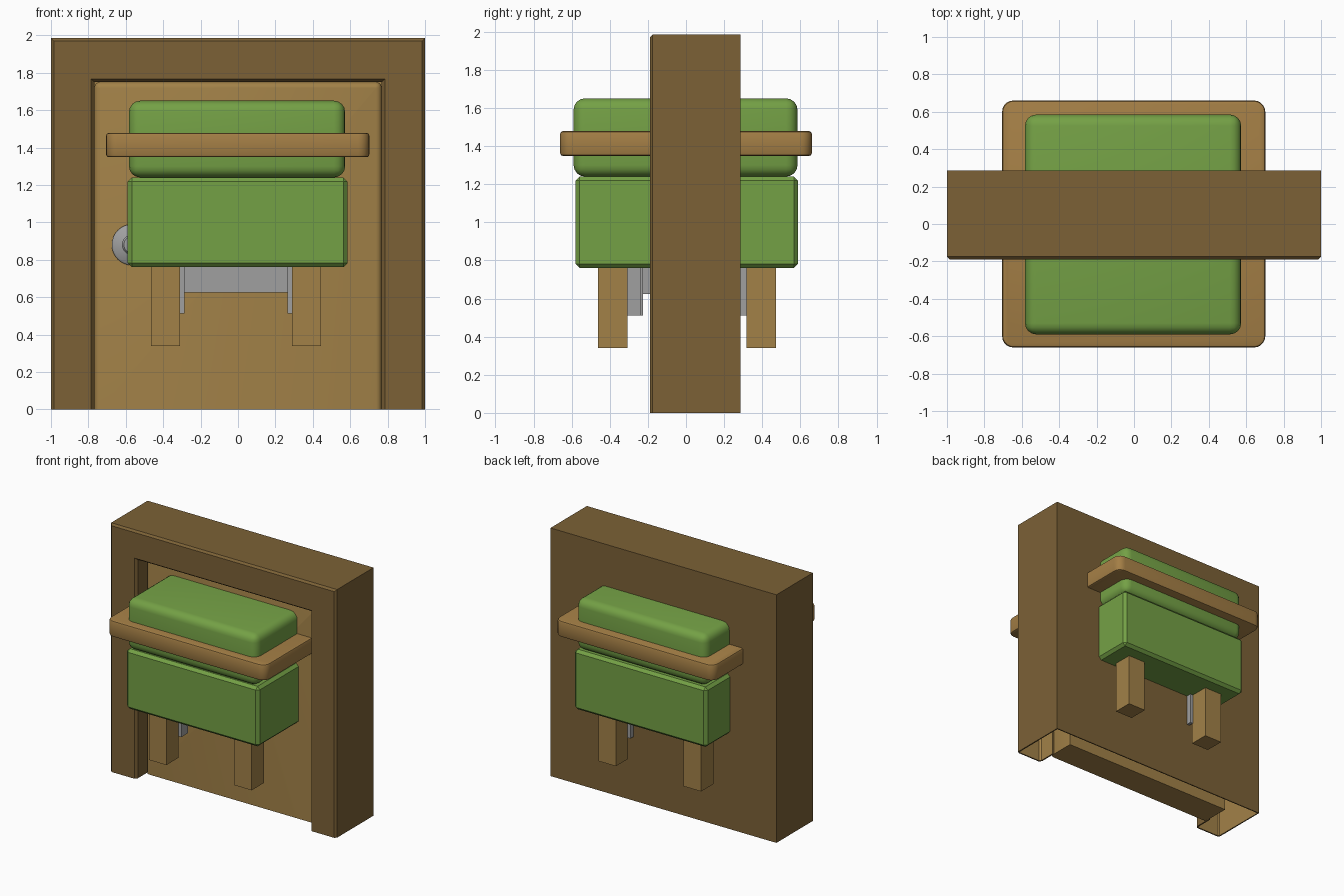
import bpy, bmesh, math
from mathutils import Matrix, Vector

default = bpy.data.objects.get("Cube")
if default:
    bpy.data.objects.remove(default, do_unlink=True)


def material(name, r, g, b):
    m = bpy.data.materials.new(name)
    m.use_nodes = True
    m.diffuse_color = (r, g, b, 1)
    m.node_tree.nodes["Principled BSDF"].inputs["Base Color"].default_value = (r, g, b, 1)
    return m


DARK_WOOD = material("dark wood", 0.20, 0.12, 0.037)
LIGHT_WOOD = material("light wood", 0.36, 0.22, 0.064)
WARM_WOOD = material("warm wood", 0.37, 0.21, 0.06)
GREEN = material("green upholstery", 0.175, 0.355, 0.06)
GREY = material("grey metal", 0.35, 0.35, 0.35)


def finish(name, bm, *mats, smooth=False):
    bmesh.ops.recalc_face_normals(bm, faces=bm.faces)
    mesh = bpy.data.meshes.new(name)
    bm.to_mesh(mesh)
    bm.free()
    ob = bpy.data.objects.new(name, mesh)
    bpy.context.collection.objects.link(ob)
    for m in mats:
        mesh.materials.append(m)
    if smooth:
        bpy.ops.object.select_all(action="DESELECT")
        ob.select_set(True)
        bpy.context.view_layer.objects.active = ob
        bpy.ops.object.shade_smooth_by_angle(angle=math.radians(40))
    return ob


def box(name, mat, x, y, z, bevel=0, segments=1, corner=0):
    """Box from (min, max) ranges; corner rounds the upright edges, bevel the rest."""
    bm = bmesh.new()
    bmesh.ops.create_cube(bm, size=1)
    for v in bm.verts:
        v.co = Vector([lo + (c + 0.5) * (hi - lo) for c, (lo, hi) in zip(v.co, (x, y, z))])
    if corner:
        upright = [e for e in bm.edges if abs(e.verts[0].co.z - e.verts[1].co.z) > 0.01]
        bmesh.ops.bevel(bm, geom=upright, offset=corner, segments=5, profile=0.5, affect="EDGES")
        sharp = [e for e in bm.edges if abs(e.verts[0].co.z - e.verts[1].co.z) < 0.001]
    else:
        sharp = bm.edges[:]
    if bevel:
        bmesh.ops.bevel(bm, geom=sharp, offset=bevel, segments=segments, profile=0.5, affect="EDGES")
    return finish(name, bm, mat, smooth=segments > 1 or corner > 0)


# Hollow wall frame: arch-shaped loops joined from the back to the doorway reveal
bm = bmesh.new()
loops = []
for w, top, y in ((1, 1.985, 0.285), (1, 1.985, -0.175), (0.985, 1.97, -0.19),
                  (0.785, 1.765, -0.19), (0.768, 1.75, -0.17), (0.768, 1.75, -0.03)):
    loops.append([bm.verts.new(p) for p in ((-w, y, 0), (-w, y, top), (w, y, top), (w, y, 0))])
bm.faces.new(loops[0])
for a, b in zip(loops, loops[1:]):
    for i in range(3):
        bm.faces.new((a[i], a[i + 1], b[i + 1], b[i]))
frame = finish("wall_frame", bm, DARK_WOOD, LIGHT_WOOD)
lining = frame.modifiers.new("lining", "SOLIDIFY")
lining.thickness = 0.012
lining.offset = -1
lining.material_offset = 1

# Door slab with chamfered front edges on the sides and top
bm = bmesh.new()
bmesh.ops.create_cube(bm, size=1)
for v in bm.verts:
    v.co = Vector((v.co.x * 1.536, 0.045 + v.co.y * 0.23, (v.co.z + 0.5) * 1.75))
corners = [e for e in bm.edges if all(v.co.z > 1 for v in e.verts)
           and abs(e.verts[0].co.y - e.verts[1].co.y) > 0.1]
bmesh.ops.bevel(bm, geom=corners, offset=0.03, segments=3, profile=0.5, affect="EDGES")
rim = [e for e in bm.edges if all(v.co.y < 0 for v in e.verts)
       and any(v.co.z > 0.01 for v in e.verts)]
bmesh.ops.bevel(bm, geom=rim, offset=0.03, segments=3, profile=0.5, affect="EDGES")
finish("door", bm, LIGHT_WOOD, smooth=True)

# Turned door knob
bm = bmesh.new()
profile = ((0, -0.06), (0.11, -0.06), (0.11, -0.08), (0.1, -0.09), (0.05, -0.095), (0.03, -0.105),
           (0.03, -0.125), (0.05, -0.14), (0.055, -0.155), (0.045, -0.17), (0, -0.175))
verts = [bm.verts.new((r, y, 0)) for r, y in profile]
edges = [bm.edges.new(pair) for pair in zip(verts, verts[1:])]
bmesh.ops.spin(bm, geom=verts + edges, cent=(0, 0, 0), axis=(0, 1, 0),
               angle=math.tau, steps=32, use_merge=True)
bmesh.ops.remove_doubles(bm, verts=bm.verts, dist=0.0005)
bmesh.ops.translate(bm, verts=bm.verts, vec=(-0.565, 0, 0.88))
finish("door_knob", bm, GREY, smooth=True)

# Upholstered block, cushion and wooden band
box("lower_block", GREEN, (-0.59, 0.585), (-0.58, 0.588), (0.76, 1.24), bevel=0.022)
box("upper_cushion", GREEN, (-0.583, 0.573), (-0.59, 0.585), (1.24, 1.65), bevel=0.06, segments=4)
box("wooden_band", WARM_WOOD, (-0.705, 0.702), (-0.66, 0.66), (1.348, 1.478),
    bevel=0.014, segments=2, corner=0.06)

# Legs and angle brackets at the four corners
for side, cx in (("right", -0.3875), ("left", 0.3675)):
    for end, cy in (("front", -0.385), ("back", 0.395)):
        box(f"{end}_{side}_leg", LIGHT_WOOD, (cx - 0.0775, cx + 0.0775),
            (cy - 0.0775, cy + 0.0775), (0.34, 0.8))
        sx = 1 if cx > 0 else -1
        sy = 1 if cy > 0 else -1
        x0, y0 = -0.01 + sx * 0.275, 0.0075 + sy * 0.2325
        box(f"{end}_{side}_bracket_side", GREY, sorted((x0, x0 + sx * 0.025)),
            sorted((y0, y0 + sy * 0.085)), (0.512, 0.8))
        box(f"{end}_{side}_bracket_face", GREY, sorted((x0, x0 + sx * 0.08)),
            sorted((y0, y0 + sy * 0.016)), (0.512, 0.8))

# Metal tray under the block
box("under_tray", GREY, (-0.285, 0.265), (-0.225, 0.24), (0.625, 0.8))
